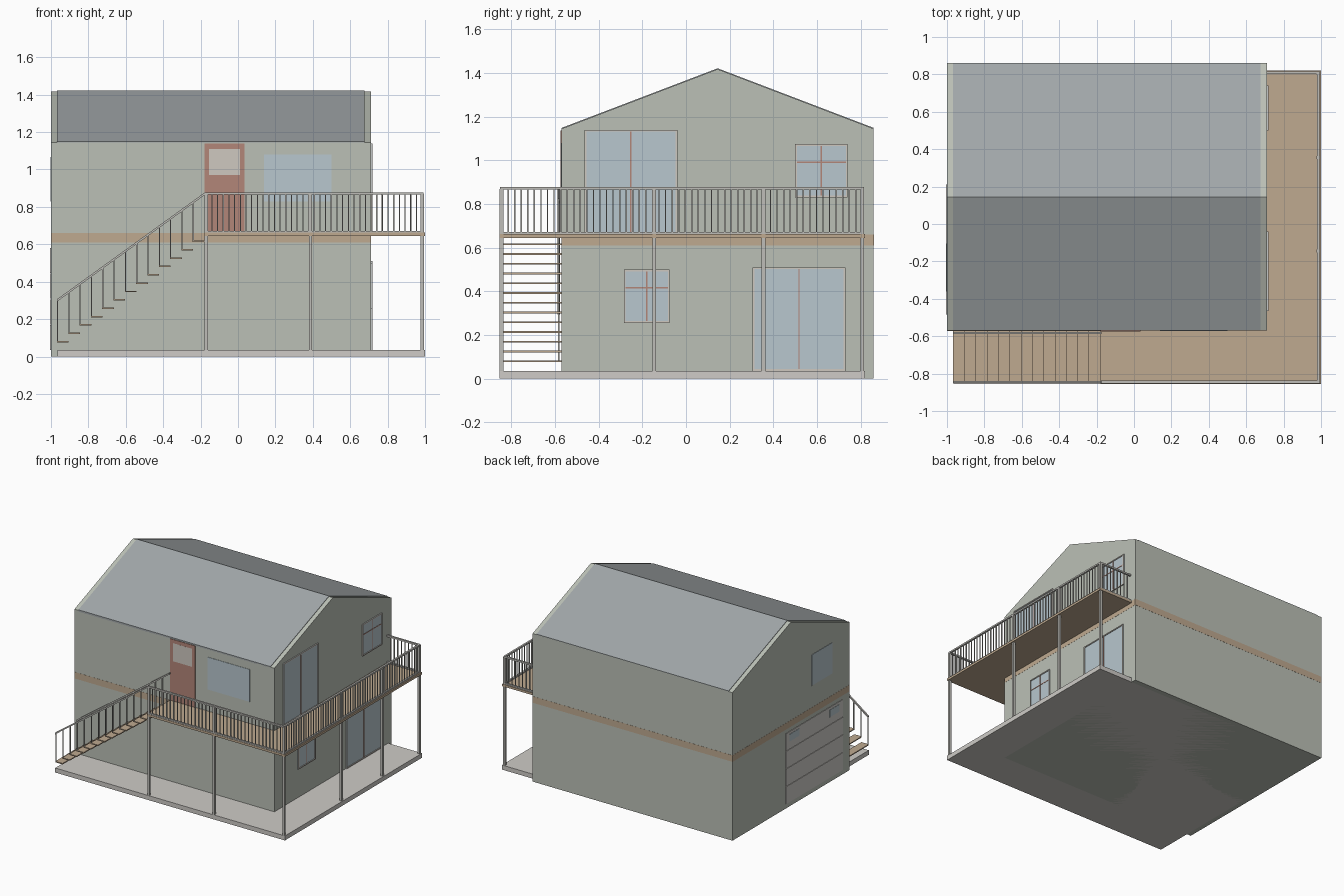
import bpy, bmesh
from mathutils import Vector, Matrix

if "Cube" in bpy.data.objects:
    bpy.data.objects.remove(bpy.data.objects["Cube"])


def mat(name, r, g, b):
    m = bpy.data.materials.new(name)
    m.diffuse_color = (r, g, b, 1)
    m.use_nodes = True
    m.node_tree.nodes["Principled BSDF"].inputs["Base Color"].default_value = m.diffuse_color
    return m


WALL = mat("wall", 0.50, 0.53, 0.47)
ROOF = mat("roof", 0.36, 0.39, 0.40)
WOOD = mat("wood", 0.52, 0.40, 0.28)
GLASS = mat("glass", 0.48, 0.57, 0.62)
DOOR = mat("door", 0.45, 0.24, 0.19)
TRIM = mat("trim", 0.62, 0.58, 0.53)
METAL = mat("metal", 0.52, 0.51, 0.48)
CONCRETE = mat("concrete", 0.62, 0.60, 0.57)


def finish(name, bm, m):
    bmesh.ops.recalc_face_normals(bm, faces=bm.faces)
    me = bpy.data.meshes.new(name)
    bm.to_mesh(me)
    bm.free()
    me.materials.append(m)
    ob = bpy.data.objects.new(name, me)
    bpy.context.collection.objects.link(ob)
    return ob


def boxes(name, m, items):
    """One object from boxes (x0, x1, y0, y1, z0, z1)."""
    bm = bmesh.new()
    for x0, x1, y0, y1, z0, z1 in items:
        mx = Matrix.Translation(((x0 + x1) / 2, (y0 + y1) / 2, (z0 + z1) / 2))
        bmesh.ops.create_cube(bm, size=1, matrix=mx @ Matrix.Diagonal((x1 - x0, y1 - y0, z1 - z0, 1)))
    return finish(name, bm, m)


def prism(name, m, pts, direction):
    """Extrude a flat outline along a direction."""
    bm = bmesh.new()
    f = bm.faces.new([bm.verts.new(p) for p in pts])
    r = bmesh.ops.extrude_face_region(bm, geom=[f])
    vs = [v for v in r["geom"] if isinstance(v, bmesh.types.BMVert)]
    bmesh.ops.translate(bm, verts=vs, vec=Vector(direction))
    return finish(name, bm, m)


# House dimensions
HX0, HX1, HY0, HY1 = -1.0, 0.71, -0.57, 0.86
EAVE, RIDGE, YM, DECK = 1.145, 1.418, 0.145, 0.662

# Slab and house body
boxes("ground_slab", CONCRETE, [(-0.965, 1, -0.855, 0.82, 0, 0.035)])
prism("house_walls", WALL, [(HX0, HY0, 0), (HX0, HY1, 0), (HX0, HY1, EAVE),
                            (HX0, YM, RIDGE), (HX0, HY0, EAVE)], (HX1 - HX0, 0, 0))
e = 0.004
prism("roof", ROOF, [(-0.967, HY0, EAVE - 0.01), (-0.967, HY0, EAVE + e), (-0.967, YM, RIDGE + e),
                     (-0.967, HY1, EAVE + e), (-0.967, HY1, EAVE - 0.01), (-0.967, YM, RIDGE - 0.01)],
      (1.644, 0, 0))
boxes("floor_band", WOOD, [(HX0 - 0.001, HX1 + 0.001, HY0 - 0.001, HY1 + 0.001, 0.61, 0.66)])


# Wall openings: u runs along the wall, d is the outward depth
def on_wall(side, u0, u1, z0, z1, d0, d1):
    if side == "front":
        return (u0, u1, HY0 - d1, HY0 - d0, z0, z1)
    if side == "right":
        return (HX1 + d0, HX1 + d1, u0, u1, z0, z1)
    return (HX0 - d1, HX0 - d0, u0, u1, z0, z1)


def window(name, side, u0, u1, z0, z1, frame=True, mullion=False, bar=None):
    t, d = 0.008, 0.008
    boxes(name + "_glass", GLASS, [on_wall(side, u0, u1, z0, z1, -0.01, 0.003)])
    if frame:
        boxes(name + "_frame", TRIM, [on_wall(side, *q, -0.01, d) for q in
              ((u0, u0 + t, z0, z1), (u1 - t, u1, z0, z1),
               (u0 + t, u1 - t, z0, z0 + t), (u0 + t, u1 - t, z1 - t, z1))])
    um = (u0 + u1) / 2
    bars = []
    if mullion:
        bars.append(on_wall(side, um - 0.003, um + 0.003, z0 + t, z1 - t, 0, 0.006))
    if bar:
        bars.append(on_wall(side, u0 + t, u1 - t, bar - 0.003, bar + 0.003, 0, 0.0055))
    if bars:
        boxes(name + "_bars", DOOR, bars)


window("front_window", "front", 0.14, 0.50, 0.83, 1.08, frame=False)
window("upper_patio_door", "right", -0.465, -0.04, 0.66, 1.14, mullion=True)
window("upper_side_window", "right", 0.50, 0.74, 0.83, 1.075, mullion=True, bar=0.992)
window("lower_side_window", "right", -0.285, -0.075, 0.255, 0.50, mullion=True, bar=0.417)
window("lower_patio_door", "right", 0.305, 0.73, 0.035, 0.51, mullion=True)
window("left_window", "left", -0.36, -0.105, 0.83, 1.068, frame=False)

boxes("front_door", DOOR, [on_wall("front", -0.18, 0.035, DECK, 1.138, -0.01, 0.004)])
boxes("front_door_pane", TRIM, [on_wall("front", -0.155, 0.01, 0.97, 1.11, 0, 0.0045)])

# Garage door from four panels, with two small panes
boxes("garage_door", CONCRETE, [on_wall("left", -0.485, 0.21, 0.035 + i * 0.137, 0.169 + i * 0.137, -0.01, 0.004)
                                for i in range(4)])
boxes("garage_panes", GLASS, [on_wall("left", u, u + 0.12, 0.505, 0.56, 0, 0.006) for u in (-0.44, 0.05)])

# Deck, wrapping the front and right sides
prism("deck", WOOD, [(-0.18, -0.855, 0.645), (1, -0.855, 0.645), (1, 0.82, 0.645), (HX1, 0.82, 0.645),
                     (HX1, HY0, 0.645), (-0.18, HY0, 0.645)], (0, 0, DECK - 0.645))

# Deck posts run from the slab to the handrail
YF, XR, YB = -0.845, 0.985, 0.808
h = 0.0085
posts = [(-0.17, YF), (0.388, YF), (XR, YF), (XR, -0.145), (XR, 0.355), (XR, YB)]
boxes("deck_posts", METAL, [(x - h, x + h, y - h, y + h, 0.03, 0.87) for x, y in posts])

# Deck rails and balusters
r = 0.007
rails = []
for z0, z1 in ((DECK, 0.672), (0.866, 0.878)):
    rails += [(-0.178, XR + r, YF - r, YF + r, z0, z1),
              (XR - r, XR + r, YF + r, YB + r, z0, z1),
              (HX1, XR - r, YB - r, YB + r, z0, z1)]
boxes("deck_rails", METAL, rails)


def spread(a, b, step=0.03):
    n = round((b - a) / step)
    return [a + (b - a) * i / n for i in range(1, n)]


b = 0.003
spots = ([(x, YF) for x in spread(-0.17, XR)] + [(XR, y) for y in spread(YF, YB)]
         + [(x, YB) for x in spread(HX1, XR)])
boxes("deck_balusters", METAL, [(x - b, x + b, y - b, y + b, 0.668, 0.87) for x, y in spots])

# Open stairs with a sloping rail on both sides
steps = [(-0.968 + 0.0605 * i, 0.08 + 0.0446 * i) for i in range(13)]
boxes("stair_treads", WOOD, [(x, x + 0.0625, -0.85, HY0, z - 0.004, z + 0.004) for x, z in steps])
X0, Z0, X1, Z1 = -0.968, 0.30, -0.175, 0.873
for name, y in (("outer", YF), ("inner", -0.583)):
    boxes(name + "_stair_balusters", METAL,
          [(x, x + 2 * b, y - b, y + b, z, Z0 + (x - X0) * (Z1 - Z0) / (X1 - X0)) for x, z in steps])
    prism(name + "_stair_rail", METAL, [(X0, y - 0.006, Z0 - 0.007), (X1, y - 0.006, Z1 - 0.007),
                                        (X1, y - 0.006, Z1 + 0.006), (X0, y - 0.006, Z0 + 0.006)], (0, 0.012, 0))
